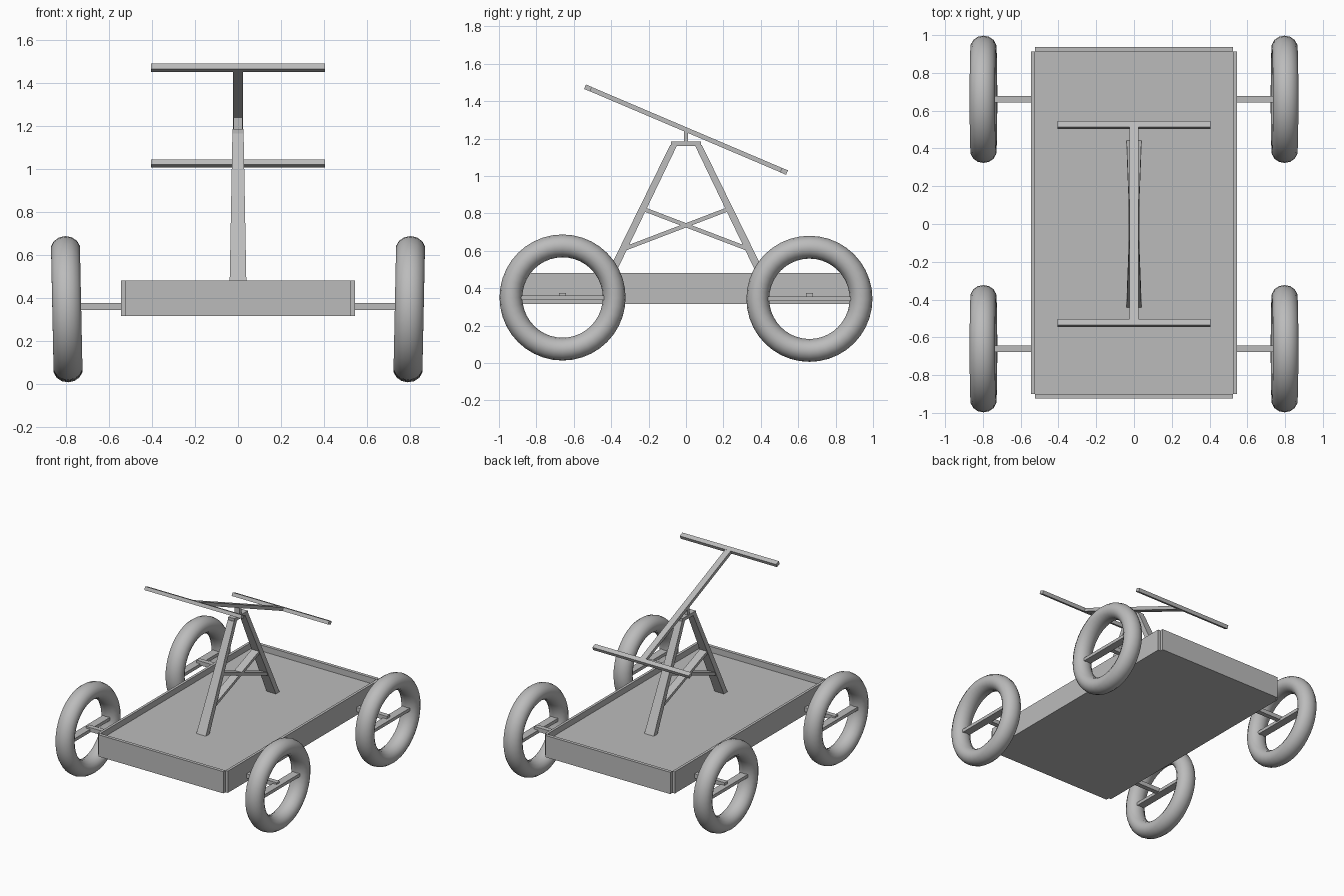
import bpy
import math
from mathutils import Vector, Matrix

cube = bpy.data.objects.get("Cube")
if cube:
    bpy.data.objects.remove(cube, do_unlink=True)

grey = bpy.data.materials.new("plain grey")
grey.use_nodes = True
colour = (0.5, 0.5, 0.5, 1)
grey.diffuse_color = colour
grey.node_tree.nodes["Principled BSDF"].inputs["Base Color"].default_value = colour


def add_mesh(name, verts, faces):
    mesh = bpy.data.meshes.new(name)
    mesh.from_pydata(verts, [], faces)
    mesh.materials.append(grey)
    obj = bpy.data.objects.new(name, mesh)
    bpy.context.collection.objects.link(obj)
    return obj


BOX_FACES = [(3, 2, 1, 0), (4, 5, 6, 7), (0, 1, 5, 4),
             (1, 2, 6, 5), (2, 3, 7, 6), (3, 0, 4, 7)]


def box(name, low, high):
    (a, b, c), (d, e, f) = low, high
    verts = [(x, y, z) for z in (c, f) for x, y in ((a, b), (d, b), (d, e), (a, e))]
    return add_mesh(name, verts, BOX_FACES)


def side_plate(name, outline, half_widths):
    """Four-point (y, z) outline given thickness along x, one half width per point."""
    verts = [(s * w, y, z) for s in (1, -1) for (y, z), w in zip(outline, half_widths)]
    obj = add_mesh(name, verts, BOX_FACES)
    obj.data.flip_normals() if obj.data.polygons[1].normal.x > 0 else None
    return obj


def beam(name, start, end, half_x, thick):
    """Straight bar in the y-z plane."""
    p, q = Vector(start), Vector(end)
    d = (q - p).normalized()
    n = Vector((-d.y, d.x)) * thick / 2
    return side_plate(name, [p - n, q - n, q + n, p + n], [half_x] * 4)


# Tray: floor with raised rim boards
box("deck_floor", (-0.525, -0.905, 0.315), (0.525, 0.913, 0.435))
for s, side in ((1, "left"), (-1, "right")):
    xs = sorted((s * 0.525, s * 0.545))
    box(side + "_board", (xs[0], -0.90, 0.315), (xs[1], 0.913, 0.48))
box("front_board", (-0.525, -0.925, 0.315), (0.525, -0.90, 0.48))
box("back_board", (-0.525, 0.913, 0.315), (0.525, 0.938, 0.48))

# A-frame: tapered legs, crossed braces and cap
for s, end in ((-1, "front"), (1, "back")):
    side_plate(end + "_leg",
               [(s * 0.455, 0.41), (s * 0.41, 0.41), (s * 0.047, 1.165), (s * 0.085, 1.165)],
               [0.04, 0.04, 0.026, 0.026])
    beam(end + "_brace", (s * 0.33, 0.61), (-s * 0.22, 0.82), 0.03, 0.022)
box("frame_cap", (-0.026, -0.08, 1.16), (0.026, 0.08, 1.185))
box("pivot_post", (-0.022, -0.011, 1.18), (0.022, 0.011, 1.24))

# Rocking lever with a cross handle at each end
front_tip, back_tip = Vector((-0.54, 1.477)), Vector((0.54, 1.018))
along = (back_tip - front_tip).normalized() * 0.035
beam("lever", front_tip + along, back_tip - along, 0.023, 0.025)
beam("front_handle", front_tip, front_tip + along, 0.405, 0.026)
beam("back_handle", back_tip - along, back_tip, 0.405, 0.026)

# Wheels: oval-section tyre, one flat spoke and a stub axle
for y, z, end in ((-0.66, 0.35, "front"), (0.66, 0.343, "back")):
    for s, side in ((1, "left"), (-1, "right")):
        label = f"{end}_{side}_"
        bpy.ops.mesh.primitive_torus_add(major_radius=0.276, minor_radius=0.061,
                                         major_segments=40, minor_segments=14)
        tyre = bpy.context.object
        tyre.name = label + "tyre"
        lean = Matrix.Rotation(s * math.radians(1.2), 4, "Y")
        tyre.data.transform(Matrix.Translation((s * 0.797, y, z)) @ lean
                            @ Matrix.Rotation(math.pi / 2, 4, "Y")
                            @ Matrix.Diagonal((1, 1, 1.13, 1)))
        tyre.data.materials.append(grey)
        bpy.ops.object.shade_smooth_by_angle()
        box(label + "spoke", (s * 0.797 - 0.03, y - 0.235, z - 0.012),
            (s * 0.797 + 0.03, y + 0.235, z + 0.012))
        xs = sorted((s * 0.5, s * 0.80))
        box(label + "axle", (xs[0], y - 0.018, 0.343), (xs[1], y + 0.018, 0.375))
